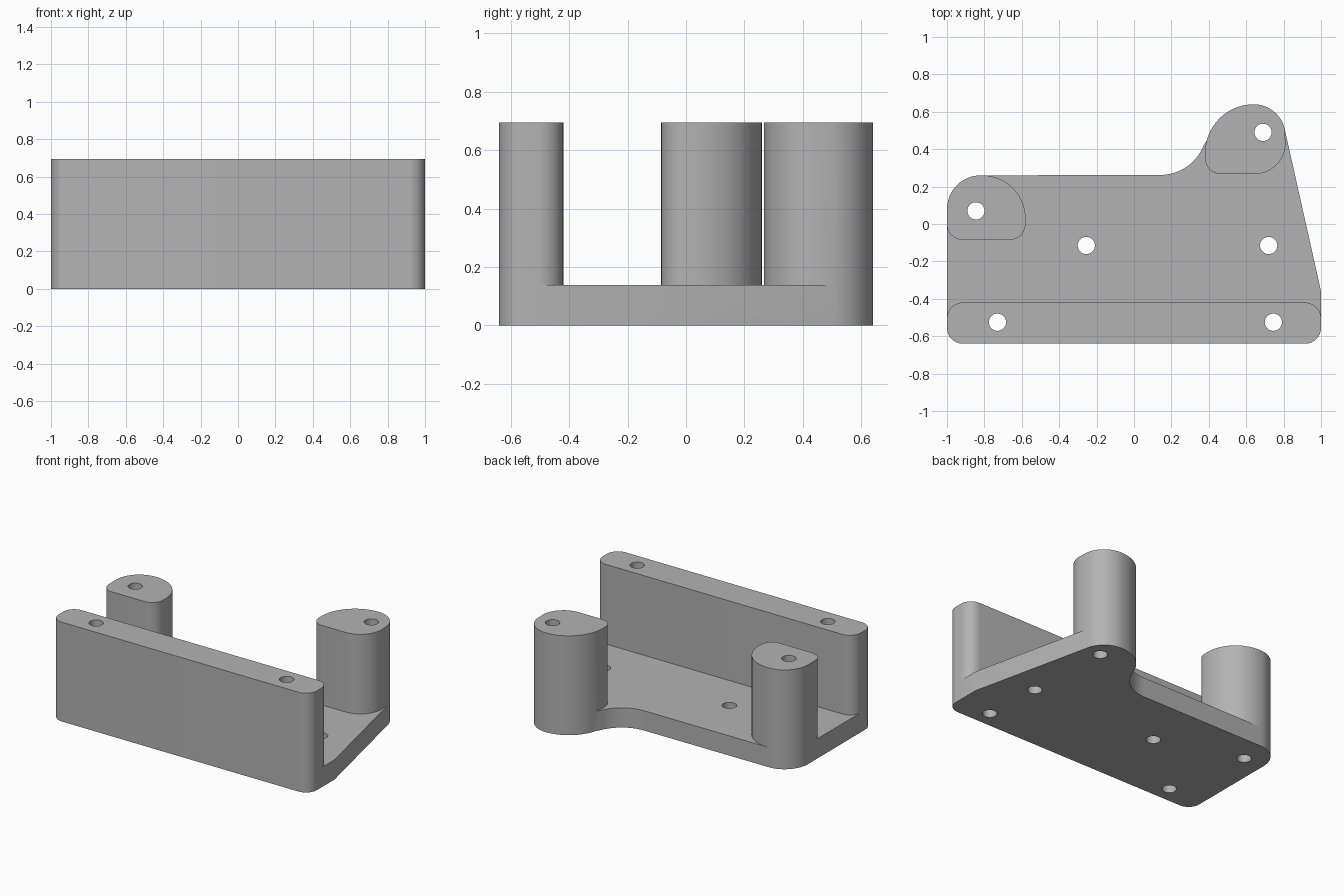
import bpy
import bmesh
from math import cos, sin, radians

cube = bpy.data.objects.get("Cube")
if cube:
    bpy.data.objects.remove(cube, do_unlink=True)

PLATE_TOP, HEIGHT = 0.138, 0.695
CORNER = 0.085

grey = bpy.data.materials.new("plain grey")
grey.use_nodes = True
colour = (0.45, 0.45, 0.45, 1)
grey.diffuse_color = colour
grey.node_tree.nodes["Principled BSDF"].inputs["Base Color"].default_value = colour


def arc(cx, cy, r, start, end):
    """Points along a circular arc, angles in degrees."""
    steps = max(3, round(abs(end - start) / 6))
    angles = [radians(start + (end - start) * i / steps) for i in range(steps + 1)]
    return [(cx + r * cos(a), cy + r * sin(a)) for a in angles]


def prism(name, outline, bottom, top):
    """Extrude a counter-clockwise outline between two heights."""
    bm = bmesh.new()
    base = bm.faces.new([bm.verts.new((x, y, bottom)) for x, y in outline])
    up = bmesh.ops.extrude_face_region(bm, geom=[base])["geom"]
    for v in up:
        if isinstance(v, bmesh.types.BMVert):
            v.co.z = top
    bmesh.ops.recalc_face_normals(bm, faces=bm.faces)
    mesh = bpy.data.meshes.new(name)
    bm.to_mesh(mesh)
    bm.free()
    mesh.materials.append(grey)
    obj = bpy.data.objects.new(name, mesh)
    bpy.context.collection.objects.link(obj)
    return obj


def combine(target, other, operation):
    """Apply a boolean and remove the tool object."""
    mod = target.modifiers.new(operation, 'BOOLEAN')
    mod.operation, mod.object, mod.solver = operation, other, 'EXACT'
    bpy.context.view_layer.objects.active = target
    bpy.ops.object.modifier_apply(modifier=mod.name)
    bpy.data.objects.remove(other, do_unlink=True)


# Arcs shared between the plate and the parts standing on it
front_left = arc(-1 + CORNER, -0.64 + CORNER, CORNER, 180, 270)
front_right = arc(1 - CORNER, -0.64 + CORNER, CORNER, 270, 360)
lobe = arc(0.64, 0.47, 0.17, 12.6, 90) + arc(0.64, 0.38, 0.26, 90, 165)[1:]
back_corner = arc(-0.82, 0.08, 0.18, 90, 180)

# Base plate with an arm swept out at the back
plate_outline = (front_left + front_right + [(1, -0.36)] + lobe
                 + arc(0.14, 0.512, 0.25, -15, -90)[1:] + back_corner)
bracket = prism("mounting_bracket", plate_outline, 0, PLATE_TOP)

# Front wall
wall_outline = (front_left + front_right
                + arc(1 - CORNER, -0.42 - CORNER, CORNER, 0, 90)
                + arc(-1 + CORNER, -0.42 - CORNER, CORNER, 90, 180))
combine(bracket, prism("front_wall", wall_outline, 0, HEIGHT), 'UNION')

# Post on the arm
arm_outline = (lobe + arc(0.64, 0.38, 0.26, 165, 180)[1:]
               + arc(0.465, 0.352, CORNER, 180, 270)
               + arc(0.645, 0.432, 0.165, 270, 360))
combine(bracket, prism("arm_post", arm_outline, 0, HEIGHT), 'UNION')

# Post at the back corner
corner_outline = (back_corner + arc(-1 + CORNER, 0, CORNER, 180, 270)
                  + arc(-0.58 - CORNER, 0, CORNER, 270, 360)
                  + arc(-0.81, 0.03, 0.23, 0, 90)[:-1] + [(-0.81, 0.26)])
combine(bracket, prism("corner_post", corner_outline, 0, HEIGHT), 'UNION')

# Screw holes through everything
for x, y in [(-0.845, 0.07), (0.69, 0.49), (-0.255, -0.115),
             (0.72, -0.115), (-0.73, -0.525), (0.745, -0.525)]:
    hole = prism("hole_cutter", arc(x, y, 0.046, 0, 360)[:-1], -0.1, HEIGHT + 0.1)
    combine(bracket, hole, 'DIFFERENCE')

# Smooth curved walls, sharp rims
bpy.ops.object.select_all(action='DESELECT')
bracket.select_set(True)
bpy.context.view_layer.objects.active = bracket
bpy.ops.object.shade_smooth_by_angle(angle=radians(25))
